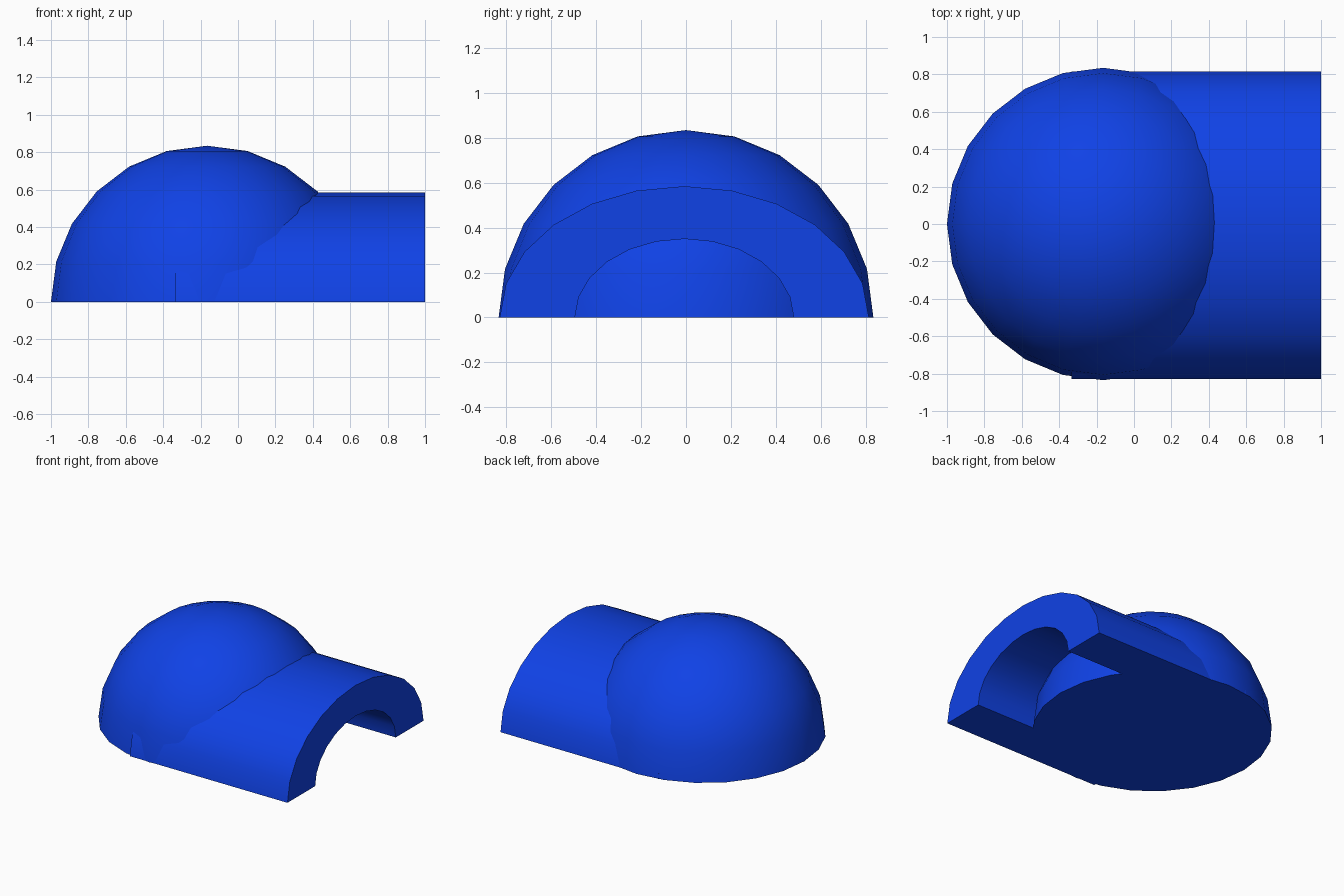
import bpy, bmesh
from math import pi, cos, sin, radians

cube = bpy.data.objects.get("Cube")
if cube:
    bpy.data.objects.remove(cube, do_unlink=True)

blue = bpy.data.materials.new("blue")
blue.use_nodes = True
blue.diffuse_color = (0.005, 0.054, 0.79, 1)
blue.node_tree.nodes["Principled BSDF"].inputs["Base Color"].default_value = blue.diffuse_color


def finish(name, bm, location):
    """Turn a bmesh into a smooth object that keeps its sharp edges."""
    bmesh.ops.recalc_face_normals(bm, faces=bm.faces)
    mesh = bpy.data.meshes.new(name)
    bm.to_mesh(mesh)
    bm.free()
    mesh.materials.append(blue)
    obj = bpy.data.objects.new(name, mesh)
    obj.location = location
    bpy.context.collection.objects.link(obj)
    bpy.ops.object.select_all(action='DESELECT')
    obj.select_set(True)
    bpy.context.view_layer.objects.active = obj
    bpy.ops.object.shade_smooth_by_angle(angle=radians(35))
    return obj


# Dome: upper half of a sphere with a flat, closed base
bm = bmesh.new()
bmesh.ops.create_uvsphere(bm, u_segments=24, v_segments=12, radius=0.835)
bmesh.ops.delete(bm, geom=[v for v in bm.verts if v.co.z < -0.01], context='VERTS')
for v in bm.verts:
    if abs(v.co.z) < 0.001:
        v.co.z = 0
bmesh.ops.contextual_create(bm, geom=[e for e in bm.edges if e.is_boundary])
finish("dome", bm, (-0.165, 0, 0))

# Entrance tunnel: half-elliptic arch with a wall, swept along x
STEPS = 12
LENGTH = 1.335


def arch(width, height):
    return [(width * cos(pi * i / STEPS), height * sin(pi * i / STEPS))
            for i in range(STEPS + 1)]


bm = bmesh.new()
outer = [bm.verts.new((0, y, z)) for y, z in arch(0.8225, 0.585)]
inner = [bm.verts.new((0, y, z)) for y, z in arch(0.4875, 0.35)]
wall = [bm.faces.new((outer[i], outer[i + 1], inner[i + 1], inner[i]))
        for i in range(STEPS)]
swept = bmesh.ops.extrude_face_region(bm, geom=wall, use_keep_orig=True)
moved = [g for g in swept["geom"] if isinstance(g, bmesh.types.BMVert)]
bmesh.ops.translate(bm, verts=moved, vec=(LENGTH, 0, 0))
finish("entrance_tunnel", bm, (1 - LENGTH, -0.0075, 0))
